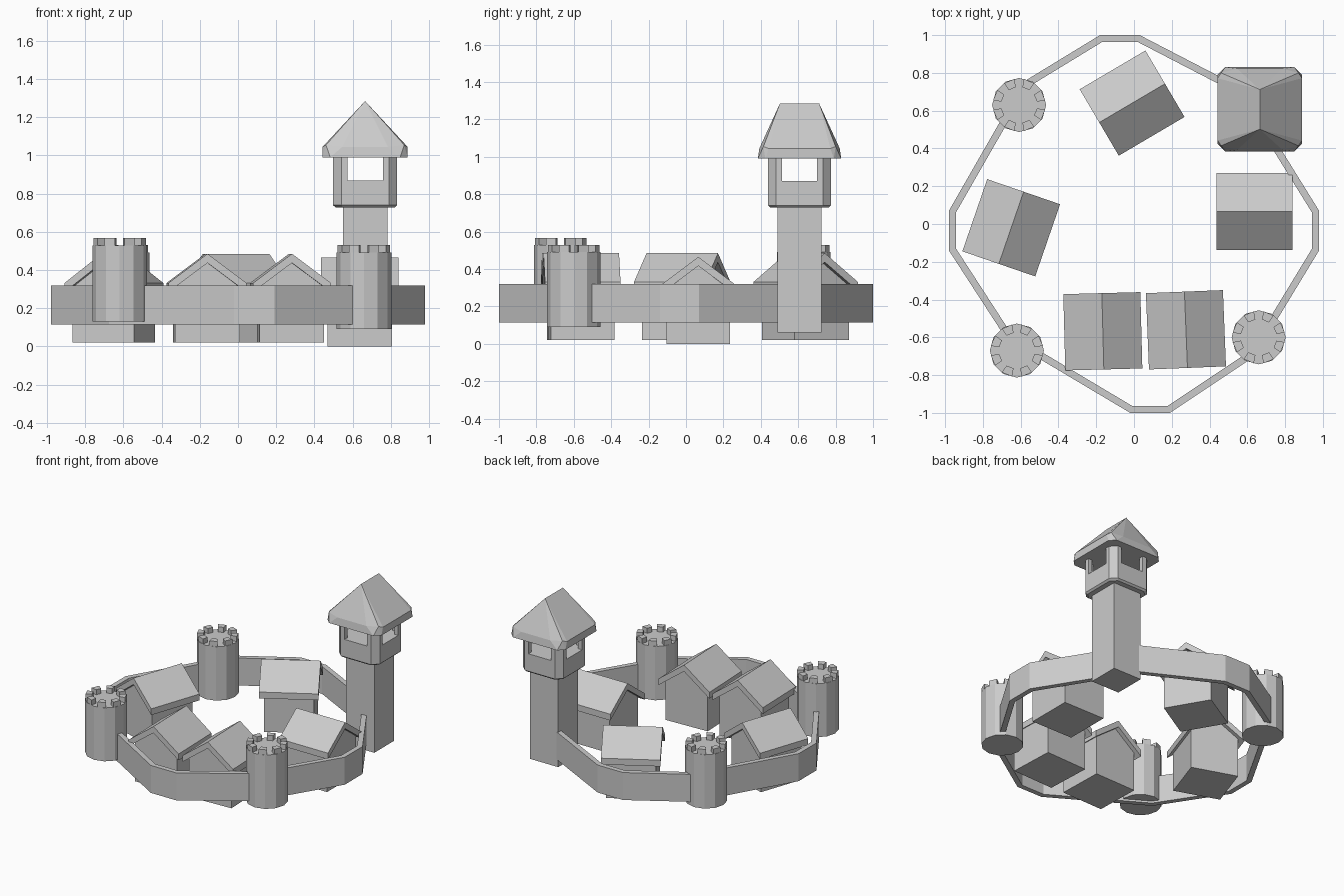
import bpy, bmesh, math
from mathutils import Vector, Matrix

if "Cube" in bpy.data.objects:
    bpy.data.objects.remove(bpy.data.objects["Cube"])

stone = bpy.data.materials.new("stone_grey")
stone.diffuse_color = (0.6, 0.6, 0.6, 1)
stone.use_nodes = True
stone.node_tree.nodes["Principled BSDF"].inputs["Base Color"].default_value = stone.diffuse_color


def finish(name, bm, matrix=None):
    """Turn a bmesh into a grey object placed by a matrix."""
    bmesh.ops.recalc_face_normals(bm, faces=bm.faces)
    me = bpy.data.meshes.new(name)
    bm.to_mesh(me)
    bm.free()
    me.materials.append(stone)
    ob = bpy.data.objects.new(name, me)
    bpy.context.collection.objects.link(ob)
    if matrix:
        ob.matrix_world = matrix
    return ob


def add_prism(bm, pts, vec):
    """Extrude a flat polygon along a vector."""
    vs = [bm.verts.new(p) for p in pts]
    ws = [bm.verts.new(Vector(p) + Vector(vec)) for p in pts]
    n = len(vs)
    bm.faces.new(vs[::-1])
    bm.faces.new(ws)
    for i in range(n):
        j = (i + 1) % n
        bm.faces.new((vs[i], vs[j], ws[j], ws[i]))


def prism(name, pts, vec, matrix=None):
    bm = bmesh.new()
    add_prism(bm, pts, vec)
    return finish(name, bm, matrix)


def hull(name, pts, matrix=None):
    bm = bmesh.new()
    for p in pts:
        bm.verts.new(p)
    bmesh.ops.convex_hull(bm, input=bm.verts)
    bmesh.ops.dissolve_limit(bm, angle_limit=0.01, verts=bm.verts, edges=bm.edges)
    return finish(name, bm, matrix)


def octagon(h, c, z):
    """Square of half size h with corners cut by c."""
    k = h - c
    return [(x, y, z) for x, y in ((k, -h), (h, -k), (h, k), (k, h),
                                   (-k, h), (-h, k), (-h, -k), (-k, -h))]


# ring wall: outer outline counter-clockwise, inner outline by mitred offset
outline = [(0.19, -1), (0.64, -0.70), (0.98, -0.14), (0.98, 0.07),
           (0.58, 0.715), (0.03, 1), (-0.18, 1), (-0.59, 0.75),
           (-0.98, 0.07), (-0.98, -0.14), (-0.675, -0.61), (-0.02, -1)]
outer = [Vector(p) for p in outline]
inner = []
for i, p in enumerate(outer):
    a = (p - outer[i - 1]).normalized()
    b = (outer[(i + 1) % len(outer)] - p).normalized()
    na, nb = Vector((-a.y, a.x)), Vector((-b.y, b.x))
    inner.append(p + (na + nb) * 0.037 / (1 + na.dot(nb)))
bm = bmesh.new()
rings = [[bm.verts.new((p.x, p.y, z)) for p in loop]
         for loop, z in ((outer, 0.115), (outer, 0.32), (inner, 0.32), (inner, 0.115))]
for r in range(4):
    s, t = rings[r], rings[(r + 1) % 4]
    for i in range(len(outer)):
        j = (i + 1) % len(outer)
        bm.faces.new((s[i], s[j], t[j], t[i]))
finish("ring_wall", bm)


# round towers with battlements
def round_tower(name, x, y, z0, z1):
    bm = bmesh.new()
    deck = z1 - 0.038
    add_prism(bm, [(0.143 * math.cos(i * math.tau / 12), 0.143 * math.sin(i * math.tau / 12), z0)
                   for i in range(12)], (0, 0, deck - z0))
    for k in range(8):
        mid = (k + 0.5) * math.tau / 8
        d = math.radians(12)
        pts = [(r * math.cos(mid + s * d), r * math.sin(mid + s * d), deck)
               for r, s in ((0.096, -1), (0.14, -1), (0.14, 1), (0.096, 1))]
        add_prism(bm, pts, (0, 0, 0.038))
    finish(name, bm, Matrix.Translation((x, y, 0)))


round_tower("round_tower_front_right", 0.66, -0.60, 0.09, 0.53)
round_tower("round_tower_front_left", -0.62, -0.67, 0.13, 0.567)
round_tower("round_tower_back_left", -0.608, 0.63, 0.09, 0.53)


# houses: gabled body and overhanging folded roof, ridge along local x
def house(name, x, y, z, degrees):
    m = Matrix.Translation((x, y, z)) @ Matrix.Rotation(math.radians(degrees), 4, 'Z')
    prism(name + "_body", [(-0.17, -0.17, 0), (-0.17, 0.17, 0), (-0.17, 0.17, 0.29),
                           (-0.17, 0, 0.417), (-0.17, -0.17, 0.29)], (0.34, 0, 0), m)
    prism(name + "_roof", [(-0.202, -0.204, 0.265), (-0.202, -0.204, 0.312), (-0.202, 0, 0.465),
                           (-0.202, 0.204, 0.312), (-0.202, 0.204, 0.265), (-0.202, 0, 0.417)],
          (0.404, 0, 0), m)


house("house_right", 0.638, 0.066, 0, 0)
house("house_back", -0.01, 0.64, 0.02, 30.5)
house("house_left", -0.65, -0.02, 0.02, 71)
house("house_front_left", -0.165, -0.568, 0.02, 91.5)
house("house_front_right", 0.275, -0.56, 0.02, 92.3)

# tall watch tower
at = Matrix.Translation((0.666, 0.607, 0))
w = 0.117
prism("watch_tower_shaft", [(-w, -w, 0.06), (w, -w, 0.06), (w, w, 0.06), (-w, w, 0.06)],
      (0, 0, 0.70), at)
hull("watch_tower_parapet", octagon(0.155, 0.04, 0.728) + octagon(0.168, 0.043, 0.74)
     + octagon(0.168, 0.043, 0.87), at)
bm = bmesh.new()
post = [(0.093, 0.168), (0.125, 0.168), (0.168, 0.125), (0.168, 0.093),
        (0.135, 0.093), (0.135, 0.115), (0.115, 0.135), (0.093, 0.135)]
for sx in (1, -1):
    for sy in (1, -1):
        add_prism(bm, [(sx * x, sy * y, 0.87) for x, y in post], (0, 0, 0.13))
finish("watch_tower_posts", bm, at)

# hipped roof with short ridge along y
roof = octagon(0.223, 0.04, 0.99)
for s in (1, -1):
    roof.append((0, s * 0.105, 1.285))
    for t in (1, -1):
        roof += [(s * 0.223, t * 0.165, 1.045), (s * 0.205, t * 0.193, 1.055),
                 (s * 0.12, t * 0.215, 1.045)]
hull("watch_tower_roof", roof, at)
